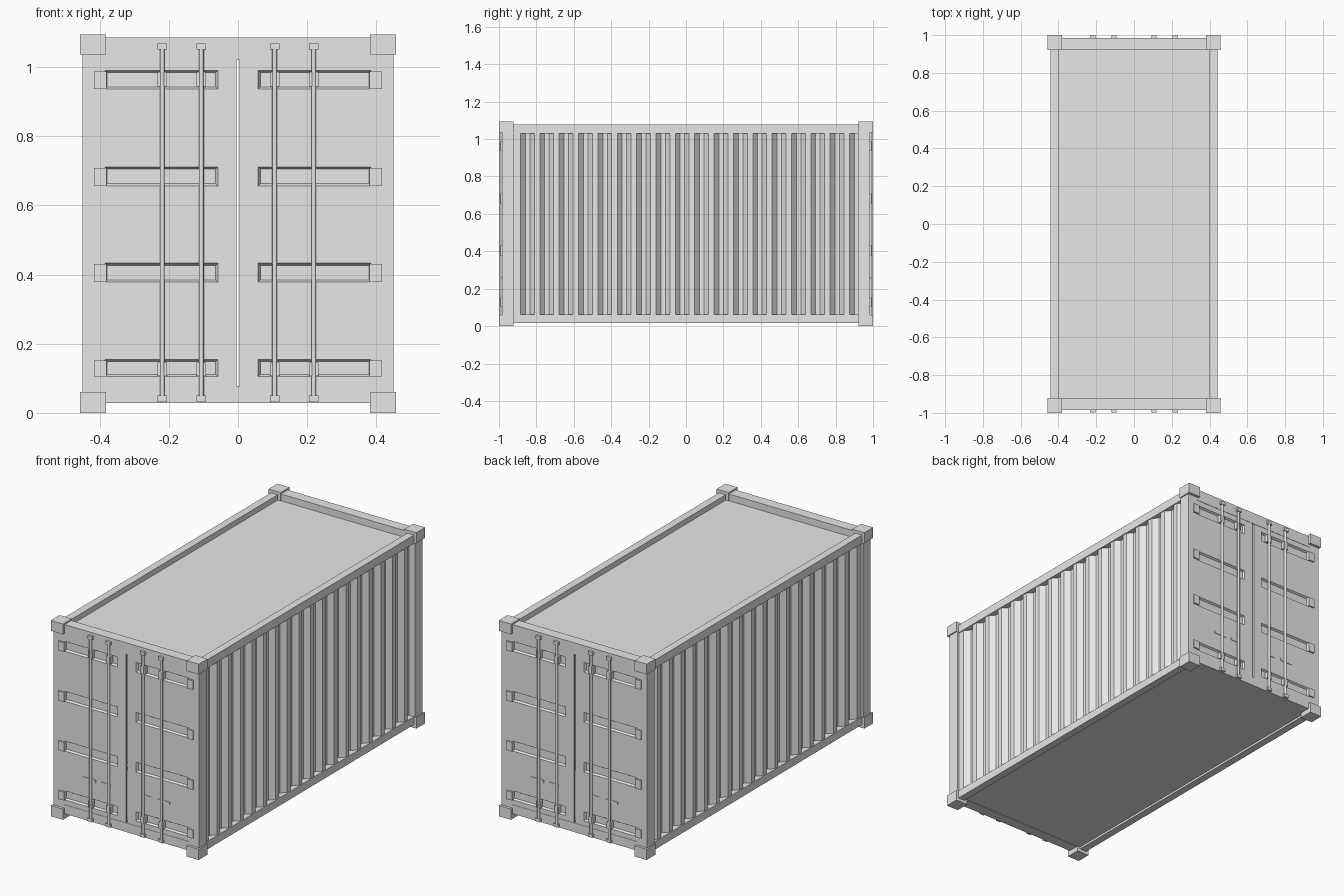
import bpy, bmesh
from mathutils import Matrix

if "Cube" in bpy.data.objects:
    bpy.data.objects.remove(bpy.data.objects["Cube"])

# One painted steel colour
steel = bpy.data.materials.new("grey_steel")
steel.use_nodes = True
GREY = (0.8, 0.8, 0.8, 1)
steel.diffuse_color = GREY
steel.node_tree.nodes["Principled BSDF"].inputs["Base Color"].default_value = GREY


def finish(name, bm, mirror="xy", thickness=0):
    """Turn a bmesh into an object, optionally thickened and mirrored."""
    mesh = bpy.data.meshes.new(name)
    bm.to_mesh(mesh)
    bm.free()
    mesh.materials.append(steel)
    ob = bpy.data.objects.new(name, mesh)
    bpy.context.collection.objects.link(ob)
    if thickness:
        solid = ob.modifiers.new("Thickness", "SOLIDIFY")
        solid.thickness = thickness
        solid.offset = -1
    if mirror:
        mod = ob.modifiers.new("Mirror", "MIRROR")
        mod.use_axis = ("x" in mirror, "y" in mirror, False)
        mod.use_mirror_merge = False
    return ob


def add_box(bm, x, y, z):
    """Box from three (low, high) ranges."""
    centre = [(a + b) / 2 for a, b in (x, y, z)]
    size = [b - a for a, b in (x, y, z)]
    mat = Matrix.Translation(centre) @ Matrix.Diagonal((*size, 1))
    bmesh.ops.create_cube(bm, size=1, matrix=mat)


def boxes(name, ranges, mirror="xy"):
    bm = bmesh.new()
    for r in ranges:
        add_box(bm, *r)
    return finish(name, bm, mirror)


# Frame: corner castings, posts, rails
END = -0.985
HEIGHT = 1.094
boxes("corner_castings", [((0.382, 0.457), (-1, -0.922), z)
                          for z in ((0, 0.06), (1.036, HEIGHT))])
boxes("corner_posts", [((0.39, 0.45), (END, -0.922), (0.03, 1.06))])
boxes("side_rails", [((0.4, 0.442), (-0.96, 0.96), z)
                     for z in ((0.018, 0.062), (1.03, 1.077))], "x")
boxes("end_header", [((-0.39, 0.39), (END, -0.925), (1.02, 1.085))], "y")
boxes("end_sill", [((-0.39, 0.39), (END, -0.925), (0.028, 0.078))], "y")
boxes("roof", [((-0.41, 0.41), (-0.95, 0.95), (1.03, 1.047))], "")
boxes("floor", [((-0.41, 0.41), (-0.95, 0.95), (0.03, 0.05))], "")

# Corrugated side walls: trapezoid profile swept upwards
OUTER, INNER, PITCH = 0.437, 0.41, 0.1035
profile = [(OUTER, -0.93)]
for i in range(18):
    y = -0.885 + i * PITCH
    profile += [(OUTER, y), (INNER, y + 0.026),
                (INNER, y + 0.05), (OUTER, y + 0.074)]
profile[-1] = (INNER, 0.94)
bm = bmesh.new()
columns = [[bm.verts.new((x, y, z)) for z in (0.05, 1.04)] for x, y in profile]
for a, b in zip(columns, columns[1:]):
    bm.faces.new((a[0], b[0], b[1], a[1]))
finish("corrugated_side_wall", bm, "x", 0.006)

# Doors: one leaf with four pressed recesses, leaving a slot at the middle
FACE = -0.983
BANDS = ((0.105, 0.155), (0.378, 0.433), (0.656, 0.711), (0.936, 0.99))
xs = (0.005, 0.058, 0.385, 0.392)
zs = [0.076] + [z for band in BANDS for z in band] + [1.022]
bm = bmesh.new()
grid = [[bm.verts.new((x, FACE, z)) for x in xs] for z in zs]
recesses = []
for row in range(len(zs) - 1):
    for col in range(len(xs) - 1):
        low, high = grid[row], grid[row + 1]
        face = bm.faces.new((low[col], low[col + 1], high[col + 1], high[col]))
        if row % 2 and col == 1:
            recesses.append(face)
bm.normal_update()
bmesh.ops.inset_individual(bm, faces=recesses, thickness=0.009, depth=-0.011)
finish("door_leaf", bm, "xy", 0.012)

# Door hardware
boxes("hinges", [((0.38, 0.416), (-0.993, -0.975), (lo, hi - 0.003))
                 for lo, hi in BANDS])
RODS = (0.106, 0.219)
bm = bmesh.new()
for x in RODS:
    bmesh.ops.create_cone(bm, cap_ends=True, segments=12, radius1=0.007,
                          radius2=0.007, depth=1.02,
                          matrix=Matrix.Translation((x, -0.989, 0.55)))
for f in bm.faces:
    f.smooth = len(f.verts) == 4
finish("locking_rods", bm)
boxes("rod_end_blocks", [((x - 0.014, x + 0.014), (-0.998, -0.98), z)
                         for x in RODS for z in ((0.032, 0.05), (1.05, 1.068))])
boxes("rod_brackets", [((x - 0.014, x + 0.014), (-0.993, -0.97), z)
                       for x in RODS for z in ((0.107, 0.145), (0.943, 0.985))])
boxes("door_handles", [(x, (-0.986, -0.98), (0.252, 0.266))
                       for x in ((0.1, 0.152), (0.19, 0.267))])
